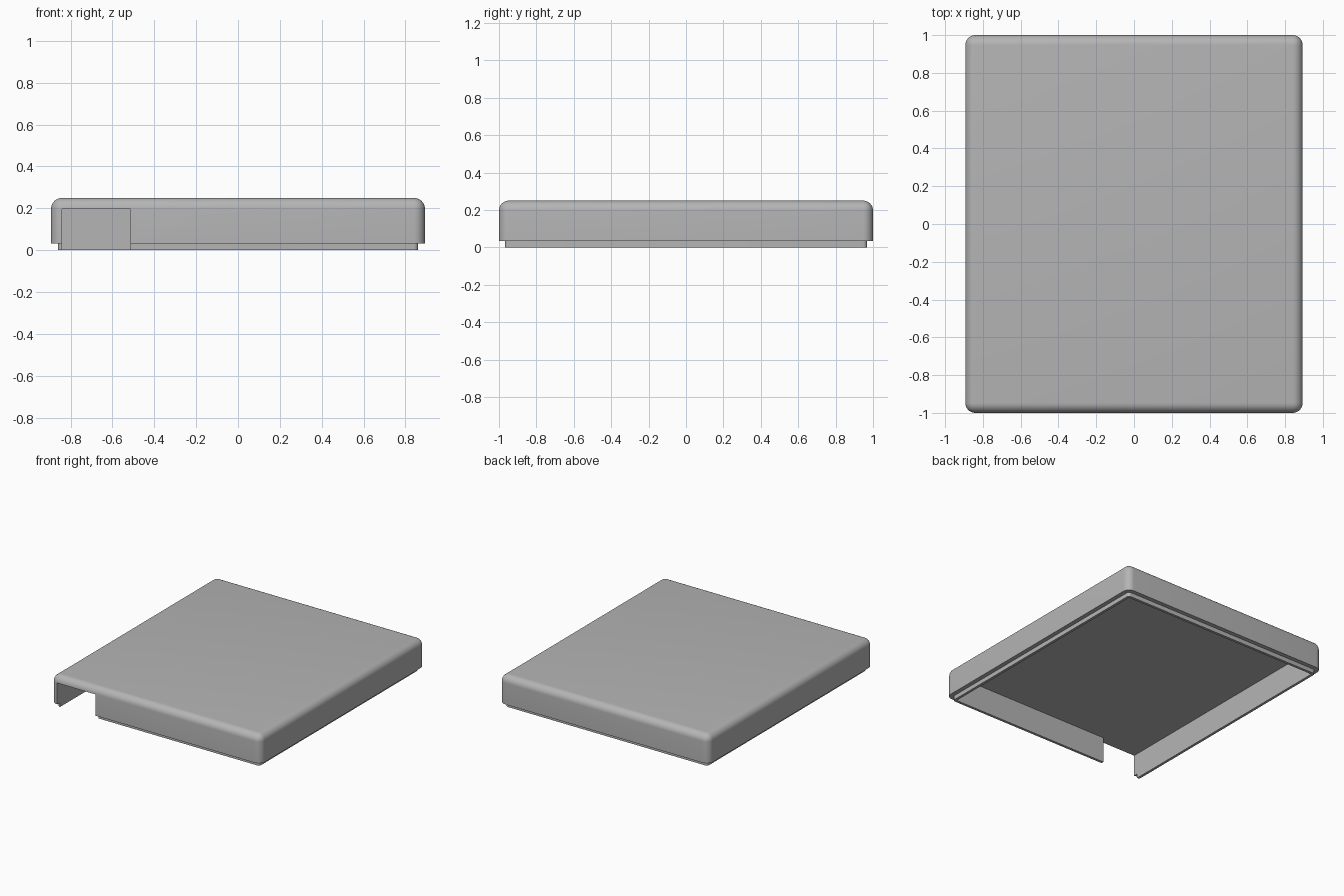
import bpy
import bmesh
import math
from mathutils import Matrix, Vector

cube = bpy.data.objects.get("Cube")
if cube:
    bpy.data.objects.remove(cube, do_unlink=True)

HALF_X, HALF_Y, TOP = 0.893, 1.0, 0.25
STEP = 0.033      # inset and height of the fitting lip
WALL = 0.053      # wall and roof thickness
ROUND = 0.053     # outer corner radius

grey = bpy.data.materials.new("plain_grey")
grey.use_nodes = True
colour = (0.46, 0.46, 0.46, 1)
grey.diffuse_color = colour
grey.node_tree.nodes["Principled BSDF"].inputs["Base Color"].default_value = colour


def block(name, low, high, radius=0, round_top=False):
    """Box between two corners, with rounded upright (and top) edges."""
    low, high = Vector(low), Vector(high)
    bm = bmesh.new()
    bmesh.ops.create_cube(bm, size=1, matrix=Matrix.Translation((low + high) / 2)
                          @ Matrix.Diagonal((high - low).to_4d()))
    if radius:
        edges = []
        for e in bm.edges:
            a, b = (v.co.z for v in e.verts)
            if abs(a - b) > 0.001 or (round_top and min(a, b) > high.z - 0.001):
                edges.append(e)
        bmesh.ops.bevel(bm, geom=edges, offset=radius, segments=8,
                        profile=0.5, affect='EDGES')
    mesh = bpy.data.meshes.new(name)
    bm.to_mesh(mesh)
    bm.free()
    mesh.materials.append(grey)
    obj = bpy.data.objects.new(name, mesh)
    bpy.context.collection.objects.link(obj)
    return obj


def combine(target, tool, operation):
    """Apply a boolean and remove the tool."""
    tool.hide_render = True
    mod = target.modifiers.new(tool.name, 'BOOLEAN')
    mod.object, mod.operation, mod.solver = tool, operation, 'EXACT'
    bpy.context.view_layer.objects.active = target
    bpy.ops.object.modifier_apply(modifier=mod.name)
    bpy.data.objects.remove(tool, do_unlink=True)


# Outer shell with rounded top and corners
lid = block("lid_shell", (-HALF_X, -HALF_Y, STEP), (HALF_X, HALF_Y, TOP), ROUND, True)

# Inset lip below the shell
lip_x, lip_y = HALF_X - STEP, HALF_Y - STEP
combine(lid, block("lip", (-lip_x, -lip_y, 0), (lip_x, lip_y, TOP / 2),
                   ROUND - STEP), 'UNION')

# Hollow underside with square corners
in_x, in_y, roof = HALF_X - WALL, HALF_Y - WALL, TOP - WALL
combine(lid, block("cavity", (-in_x, -in_y, -0.1), (in_x, in_y, roof)), 'DIFFERENCE')

# Opening through the front wall, flush with the inner side wall and roof
combine(lid, block("front_opening", (-in_x, -HALF_Y - 0.1, -0.1),
                   (-0.513, -in_y + 0.05, roof)), 'DIFFERENCE')

bpy.ops.object.select_all(action='DESELECT')
lid.select_set(True)
bpy.context.view_layer.objects.active = lid
bpy.ops.object.shade_smooth_by_angle(angle=math.radians(30))
